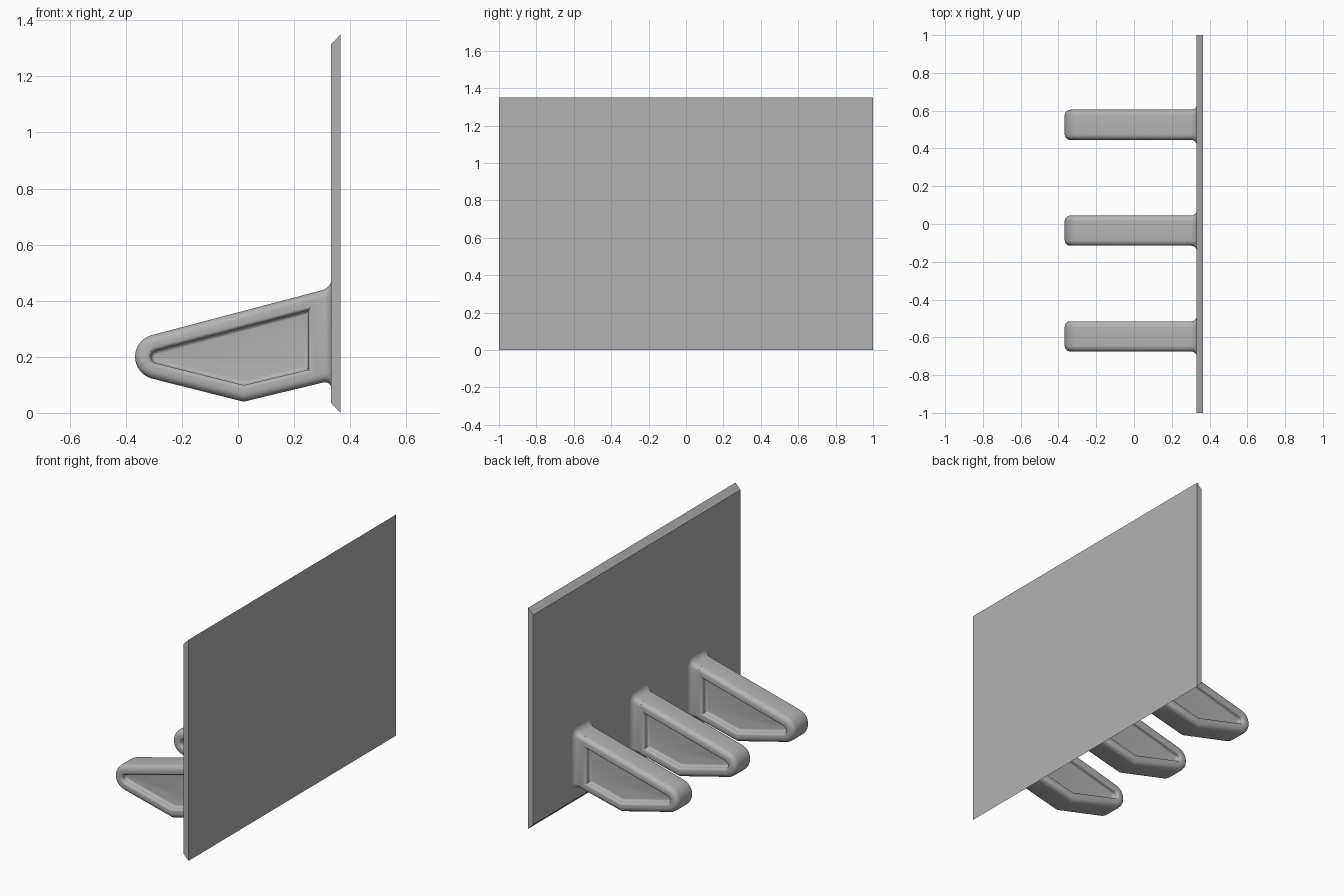
import bpy, bmesh, math
from mathutils import Vector

cube = bpy.data.objects.get("Cube")
if cube:
    bpy.data.objects.remove(cube, do_unlink=True)

GREY = (0.45, 0.45, 0.45, 1)
mat = bpy.data.materials.new("plain grey")
mat.use_nodes = True
mat.diffuse_color = GREY
mat.node_tree.nodes["Principled BSDF"].inputs["Base Color"].default_value = GREY


def loft(name, rings, smooth=True):
    """Skin a list of equal-length point rings and cap both ends."""
    bm = bmesh.new()
    loops = [[bm.verts.new(p) for p in ring] for ring in rings]
    n = len(loops[0])
    for a, b in zip(loops, loops[1:]):
        for i in range(n):
            j = (i + 1) % n
            bm.faces.new((a[i], a[j], b[j], b[i]))
    bm.faces.new(loops[0])
    bm.faces.new(loops[-1])
    bmesh.ops.recalc_face_normals(bm, faces=bm.faces)
    mesh = bpy.data.meshes.new(name)
    bm.to_mesh(mesh)
    bm.free()
    mesh.materials.append(mat)
    obj = bpy.data.objects.new(name, mesh)
    bpy.context.collection.objects.link(obj)
    if smooth:
        bpy.ops.object.select_all(action='DESELECT')
        obj.select_set(True)
        bpy.context.view_layer.objects.active = obj
        bpy.ops.object.shade_smooth_by_angle(angle=math.radians(35))
    return obj


def inset(points, d):
    """Move each corner of a counter-clockwise outline inwards along its mitre."""
    out = []
    for i, p in enumerate(points):
        e1 = (p - points[i - 1]).normalized()
        e2 = (points[(i + 1) % len(points)] - p).normalized()
        n1, n2 = Vector((-e1.y, e1.x)), Vector((-e2.y, e2.x))
        out.append(p + (n1 + n2) * d / (1 + n1.dot(n2)))
    return out


# Back panel, with its top and bottom edges cut at an angle
panel = [(0.332, 0.035), (0.366, 0), (0.366, 1.35), (0.332, 1.315)]
loft("back_panel", [[(x, y, z) for x, z in panel] for y in (-1, 1)], smooth=False)


# Side outline of a bracket: slanted top and bottom, round tip
def top_z(x):
    return 0.44 + 0.262 * (x - 0.31)


def bottom_z(x):
    return 0.105 + 0.241 * (x - 0.29)


END = 0.308
outline = [Vector((0.02, 0.04)), Vector((END, bottom_z(END))), Vector((END, top_z(END)))]
for k in range(17):
    a = math.radians(104.7 + (256.1 - 104.7) * k / 16)
    outline.append(Vector((-0.287 + 0.08 * math.cos(a), 0.2 + 0.08 * math.sin(a))))

# Rim section as (inset, half width): round edge, flat rim, pocket wall, floor
HALF, ROUND = 0.08, 0.03
steps = [math.radians(15 * k) for k in range(7)]
section = [(ROUND * (1 - math.cos(a)), HALF - ROUND * (1 - math.sin(a))) for a in steps]
section += [(0.042 + 0.015 * math.sin(a), HALF - 0.015 * (1 - math.cos(a))) for a in steps]
section += [(0.072 - 0.015 * math.cos(a), HALF - 0.02 - 0.015 * math.sin(a)) for a in steps]
half_path = section[::-1]
path = half_path + [(d, -w) for d, w in section]


def flare_ring(x, grow, y):
    """Rounded rectangle around the bracket root, grown outwards."""
    hi, lo = top_z(x) - ROUND, bottom_z(x) + ROUND
    wide, r = HALF - ROUND, ROUND + grow
    ring = []
    for quarter, (cy, cz) in enumerate([(wide, hi), (-wide, hi), (-wide, lo), (wide, lo)]):
        for a in steps:
            t = a + quarter * math.pi / 2
            ring.append((x, y + cy + r * math.cos(t), cz + r * math.sin(t)))
    return ring


# Three brackets, each with a flared root against the panel
for side, y in (("left", -0.595), ("middle", -0.035), ("right", 0.525)):
    rings = []
    for d, w in path:
        rings.append([(p.x, y + w, p.y) for p in inset(outline, d)])
    loft("bracket_" + side, rings)
    flare = [flare_ring(0.274, 0, y)]
    for a in steps:
        flare.append(flare_ring(0.303 + 0.03 * math.sin(a), 0.03 * (1 - math.cos(a)), y))
    loft("bracket_root_" + side, flare)
